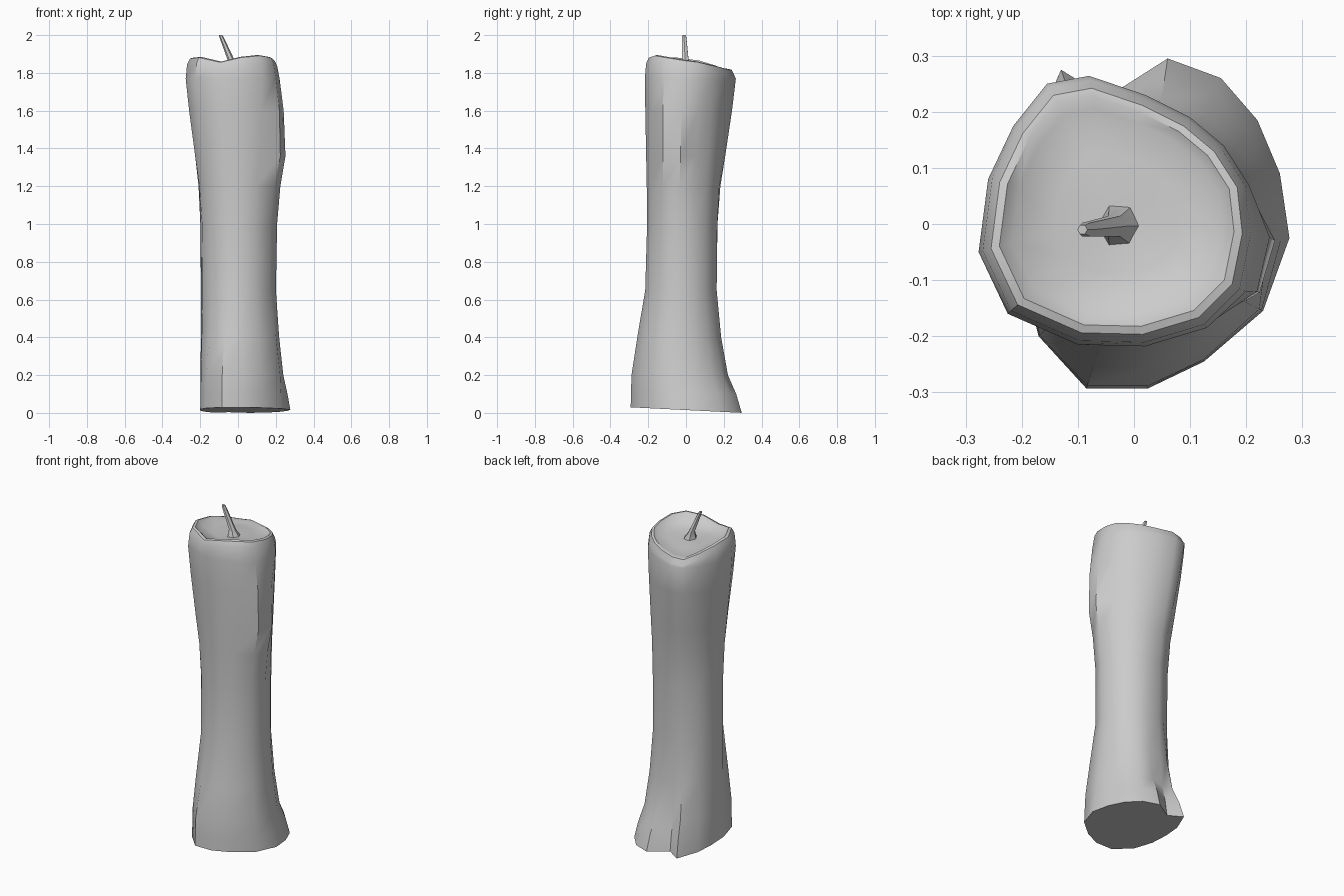
import bpy, bmesh, math
from mathutils import Vector

if "Cube" in bpy.data.objects:
    bpy.data.objects.remove(bpy.data.objects["Cube"])

# Outline of the spread foot and of the wide shoulder, same number of points
FOOT = [(.277, -.025), (.26, .09), (.22, .185), (.155, .26), (.06, .295),
        (-.05, .225), (-.13, .275), (-.185, .15), (-.2, .04), (-.2, -.08),
        (-.17, -.2), (-.085, -.293), (.025, -.293), (.125, -.245), (.23, -.155)]
SHOULDER = [(.215, -.02), (.205, .07), (.16, .14), (.1, .19), (.02, .23),
            (-.08, .264), (-.155, .25), (-.215, .175), (-.26, .08), (-.277, -.05),
            (-.225, -.16), (-.1, -.215), (.02, -.218), (.13, -.185), (.195, -.12)]
RIM_Z = [1.87, 1.86, 1.845, 1.835, 1.825, 1.82, 1.815, 1.84, 1.865, 1.88,
         1.885, 1.86, 1.885, 1.895, 1.885]
# height, foot weight at front, foot weight elsewhere, shoulder weight, drip bulge
LEVELS = [(.1, .98, .78, 0, 0), (.2, .95, .45, 0, 0), (.4, .6, .18, 0, 0),
          (.65, .12, 0, 0, 0), (1.0, 0, 0, .05, .007), (1.2, 0, 0, .2, .022),
          (1.36, 0, 0, .45, .045), (1.6, 0, 0, .8, .03), (1.77, 0, 0, 1, .005)]


def loft(name, rings, angle, end=None):
    """Skin rings bottom to top; the top closes flat or into a centre point."""
    bm = bmesh.new()
    vs = [[bm.verts.new(p) for p in r] for r in rings]
    n = len(vs[0])
    for a, b in zip(vs, vs[1:]):
        for i in range(n):
            j = (i + 1) % n
            bm.faces.new((a[i], a[j], b[j], b[i]))
    bm.faces.new(vs[0][::-1])
    if end:
        tip = bm.verts.new(end)
        for i in range(n):
            bm.faces.new((vs[-1][i], vs[-1][(i + 1) % n], tip))
    else:
        bm.faces.new(vs[-1])
    bmesh.ops.recalc_face_normals(bm, faces=bm.faces)
    me = bpy.data.meshes.new(name)
    bm.to_mesh(me)
    bm.free()
    ob = bpy.data.objects.new(name, me)
    bpy.context.collection.objects.link(ob)
    bpy.ops.object.select_all(action='DESELECT')
    bpy.context.view_layer.objects.active = ob
    ob.select_set(True)
    bpy.ops.object.shade_smooth_by_angle(angle=math.radians(angle))


# Candle body: tilted foot, waist, shoulder with a wax drip on the right
rings = [[(x, y, .015 - .05 * y) for x, y in FOOT]]
for z, wfront, wrest, wtop, drip in LEVELS:
    ring = []
    for i, (f, s) in enumerate(zip(FOOT, SHOULDER)):
        f, s = Vector(f), Vector(s)
        a = math.atan2(f.y, f.x)
        mid = Vector((.2 * math.cos(a), -.02 + .186 * math.sin(a)))
        front = min(1, max(0, -1.6 * math.sin(a)))
        wf = wrest + (wfront - wrest) * front
        p = mid + (f - mid) * wf + (s - mid) * wtop
        if i in (0, 14):
            p.x += drip
        ring.append((p.x, p.y, z))
    rings.append(ring)

# Uneven rim and shallow melted pool
CX, CY = -.03, .02
for k, dz, level in ((.97, -.035, 0), (.91, -.004, 0), (.85, 0, 0), (.76, -.012, .35), (.45, 0, .85)):
    rings.append([(CX + (x - CX) * k, CY + (y - CY) * k,
                   (z + dz) * (1 - level) + 1.825 * level)
                  for (x, y), z in zip(SHOULDER, RIM_Z)])
loft("candle_body", rings, 40, (CX, CY, 1.825))

# Leaning wick with a flared root
wick = []
for x, y, z, r in ((-.022, -.003, 1.815, .044), (-.035, -.004, 1.865, .021),
                   (-.085, -.01, 1.985, .014), (-.092, -.01, 2.0, .009)):
    wick.append([(x + r * math.cos(t * math.tau / 6), y + r * math.sin(t * math.tau / 6),
                  z - (.006 * math.cos(t * math.tau / 6) if z < 1.99 else 0)) for t in range(6)])
loft("wick", wick, 30)
